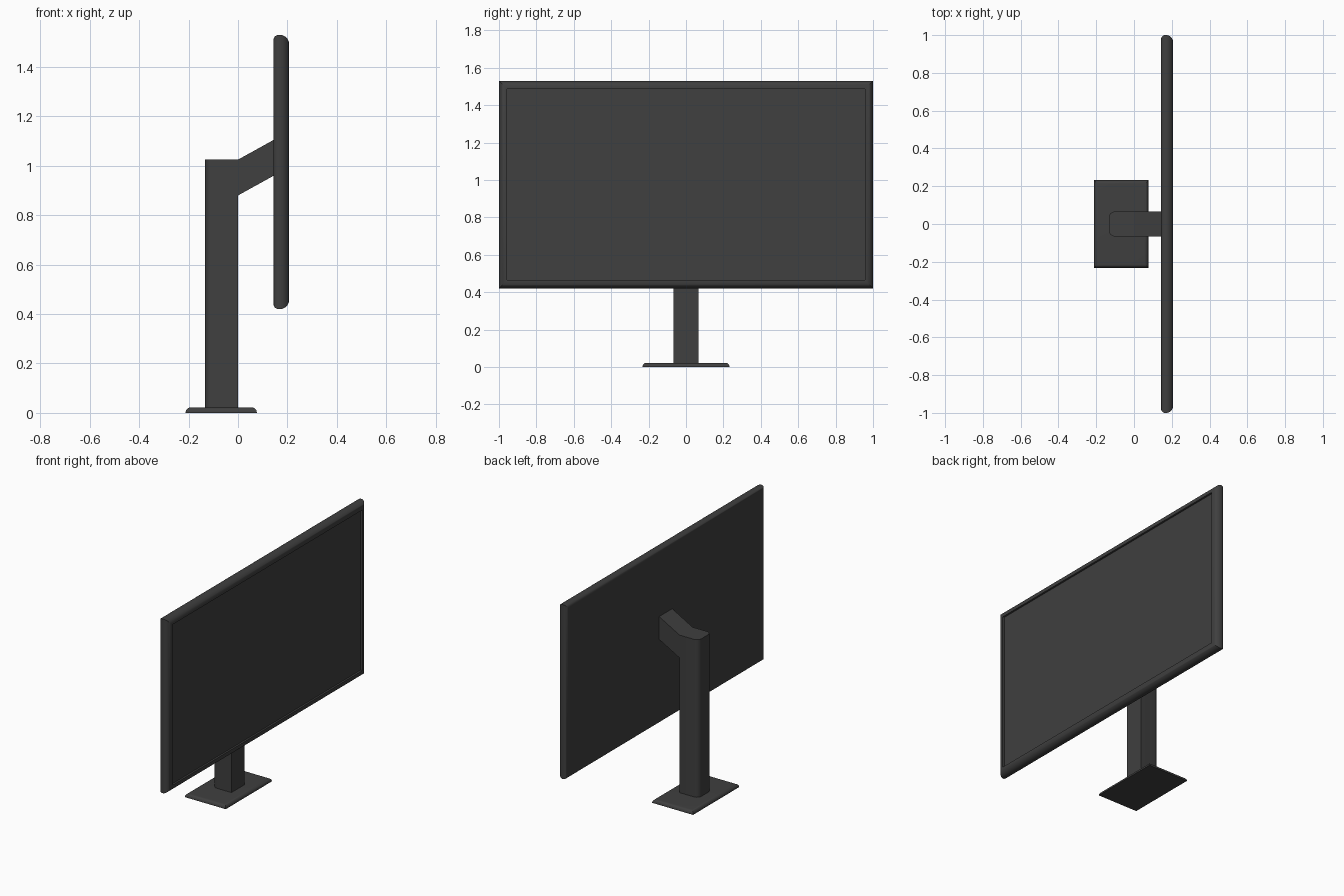
import bpy, bmesh, math

if "Cube" in bpy.data.objects:
    bpy.data.objects.remove(bpy.data.objects["Cube"])

mat = bpy.data.materials.new("dark_plastic")
mat.diffuse_color = (0.05, 0.05, 0.05, 1)
mat.use_nodes = True
mat.node_tree.nodes["Principled BSDF"].inputs["Base Color"].default_value = mat.diffuse_color


def finish(name, bm, angle=35):
    bmesh.ops.recalc_face_normals(bm, faces=bm.faces)
    me = bpy.data.meshes.new(name)
    bm.to_mesh(me)
    bm.free()
    ob = bpy.data.objects.new(name, me)
    bpy.context.collection.objects.link(ob)
    me.materials.append(mat)
    bpy.ops.object.select_all(action='DESELECT')
    ob.select_set(True)
    bpy.context.view_layer.objects.active = ob
    bpy.ops.object.shade_smooth_by_angle(angle=math.radians(angle))
    return ob


def loft(name, profile, place):
    """Stack mitred rectangles; profile holds (inset, height) pairs."""
    bm = bmesh.new()
    rings = []
    for inset, h in profile:
        rings.append([bm.verts.new(place(sx, sy, inset, h))
                      for sx, sy in ((-1, -1), (1, -1), (1, 1), (-1, 1))])
    for a, b in zip(rings, rings[1:]):
        for i in range(4):
            j = (i + 1) % 4
            bm.faces.new((a[i], a[j], b[j], b[i]))
    bm.faces.new(rings[0])
    bm.faces.new(rings[-1])
    return finish(name, bm)


def arc(inset_c, h_c, r, a0, a1, n):
    """Quarter arc of (inset, height) points."""
    pts = []
    for i in range(n + 1):
        a = math.radians(a0 + (a1 - a0) * i / n)
        pts.append((inset_c - r * math.cos(a), h_c + r * math.sin(a)))
    return pts


# Screen: rounded mitred frame with a shallow recessed panel
back, front, rb, rf, lip = 0.143, 0.207, 0.022, 0.038, 0.044
screen = (arc(rb, back + rb, rb, -90, 0, 6)
          + arc(rf, front - rf, rf, 0, 90, 10)
          + [(lip, front), (lip, front - 0.012)])
loft("screen", screen,
     lambda sx, sy, i, h: (h, sx * (1 - i), 0.975 + sy * (0.555 - i)))

# Base plate with a rounded upper rim
base = [(0, 0)] + arc(0.02, 0.002, 0.02, 0, 90, 8)
loft("base", base,
     lambda sx, sy, i, h: (-0.068 + sx * (0.144 - i), sy * (0.232 - i), h))

# Stand: column and sloping arm in one extruded side profile
side = [(-0.133, 0.015), (0, 0.015), (0, 0.88), (0.15, 0.963),
        (0.15, 1.108), (0, 1.025), (-0.133, 1.025)]
bm = bmesh.new()
face = bm.faces.new([bm.verts.new((x, -0.066, z)) for x, z in side])
ext = bmesh.ops.extrude_face_region(bm, geom=[face])
bmesh.ops.translate(bm, vec=(0, 0.132, 0),
                    verts=[v for v in ext["geom"] if isinstance(v, bmesh.types.BMVert)])
rear = [e for e in bm.edges if all(v.co.x < -0.13 for v in e.verts)
        and abs(e.verts[0].co.z - e.verts[1].co.z) > 0.5]
bmesh.ops.bevel(bm, geom=rear, offset=0.032, segments=8, profile=0.5, affect='EDGES')
finish("stand", bm, 25)
